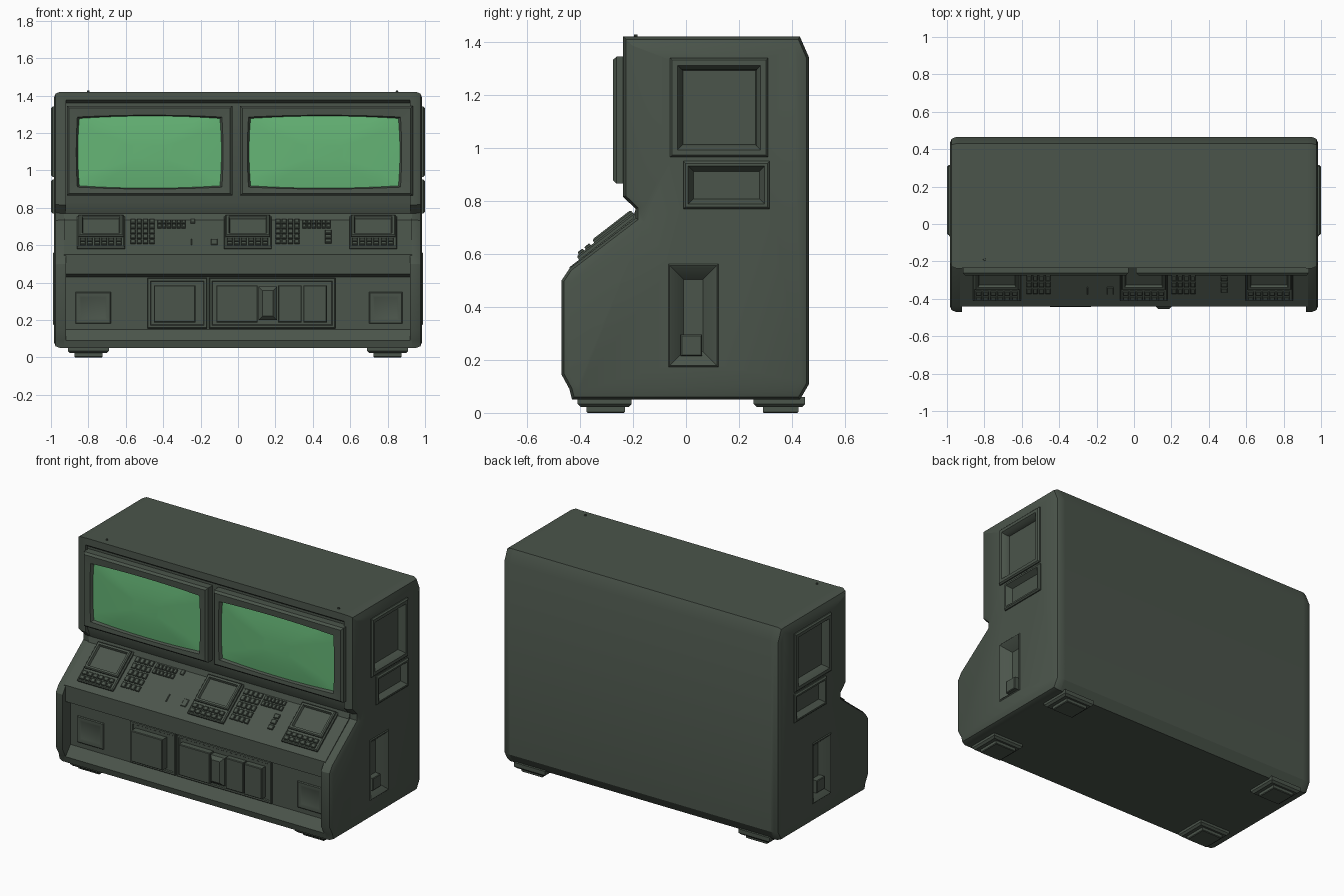
import bpy, bmesh, math
from mathutils import Matrix, Vector

cube = bpy.data.objects.get("Cube")
if cube:
    bpy.data.objects.remove(cube)


def material(name, rgb, rough=0.6):
    m = bpy.data.materials.new(name)
    m.use_nodes = True
    m.diffuse_color = (*rgb, 1)
    node = m.node_tree.nodes["Principled BSDF"]
    node.inputs["Base Color"].default_value = (*rgb, 1)
    node.inputs["Roughness"].default_value = rough
    return m


CASE = material("dark_green_grey", (0.07, 0.09, 0.07))
GLASS = material("screen_green", (0.13, 0.46, 0.18))


def finish(bm, name, mat=CASE, angle=30):
    bmesh.ops.recalc_face_normals(bm, faces=bm.faces)
    mesh = bpy.data.meshes.new(name)
    bm.to_mesh(mesh)
    bm.free()
    mesh.materials.append(mat)
    ob = bpy.data.objects.new(name, mesh)
    bpy.context.collection.objects.link(ob)
    bpy.ops.object.select_all(action='DESELECT')
    ob.select_set(True)
    bpy.context.view_layer.objects.active = ob
    bpy.ops.object.shade_smooth_by_angle(angle=math.radians(angle))
    return ob


def frame(u, v, w, origin=(0, 0, 0)):
    """Local axes: u across, v up, w outward."""
    m = Matrix((u, v, w)).transposed().to_4x4()
    m.translation = origin
    return m


def slab(bm, m, u, v, w, taper=0.0, steps=()):
    """Block with a tapered outer face, then inset and sunk in steps."""
    def ring(depth, t):
        return [bm.verts.new(m @ Vector((a, b, depth))) for a, b in (
            (u[0] + t, v[0] + t), (u[1] - t, v[0] + t),
            (u[1] - t, v[1] - t), (u[0] + t, v[1] - t))]
    rings = [ring(w[0], 0), ring(w[1] - taper, 0)]
    t, depth = taper, w[1]
    rings.append(ring(depth, t))
    for inset, sink in steps:
        t, depth = t + inset, depth - sink
        rings.append(ring(depth, t))
    bm.faces.new(rings[0])
    bm.faces.new(rings[-1])
    for a, b in zip(rings, rings[1:]):
        for i in range(4):
            j = (i + 1) % 4
            bm.faces.new((a[i], a[j], b[j], b[i]))
    bmesh.ops.remove_doubles(bm, verts=bm.verts, dist=1e-5)


def extrude(profile, x0, x1):
    bm = bmesh.new()
    a, b = ([bm.verts.new((x, y, z)) for y, z in profile] for x in (x0, x1))
    n = len(profile)
    caps = bm.faces.new(a), bm.faces.new(b)
    for i in range(n):
        bm.faces.new((a[i], a[(i + 1) % n], b[(i + 1) % n], b[i]))
    bmesh.ops.recalc_face_normals(bm, faces=bm.faces)
    return bm, caps


FRONT = frame((1, 0, 0), (0, 0, 1), (0, -1, 0))
UNDER = frame((1, 0, 0), (0, 1, 0), (0, 0, -1))
up = Vector((0, 0.24, 0.185)).normalized()
DESK = frame((1, 0, 0), up, (0, -up.z, up.y), (0, -0.44, 0.55))

# Cabinet core with recessed lower front
back = [(0.43, 0.05), (0.465, 0.11), (0.465, 1.34), (0.43, 1.42)]
core = back + [(-0.235, 1.42), (-0.235, 1.375), (-0.215, 1.36), (-0.215, 0.83),
               (-0.19, 0.77), (-0.2, 0.735), (-0.44, 0.55), (-0.44, 0.445),
               (-0.39, 0.43), (-0.39, 0.15), (-0.44, 0.09), (-0.43, 0.05)]
bm, _ = extrude(core, -0.93, 0.93)
finish(bm, "cabinet")

# Side cheeks with pockets, frames and handles
cheek = back + [(-0.237, 1.42), (-0.237, 0.815), (-0.19, 0.77), (-0.19, 0.735),
                (-0.44, 0.545), (-0.47, 0.5), (-0.47, 0.145), (-0.44, 0.09),
                (-0.43, 0.05)]
windows = {"upper_vent": ((-0.06, 0.31), (0.965, 1.34), ((0.02, 0), (0.015, 0.02), (0.005, 0.025))),
           "lower_vent": ((-0.01, 0.315), (0.77, 0.95), ((0.01, 0), (0.02, 0.035))),
           "carry_handle": ((-0.07, 0.125), (0.17, 0.565), ((0.008, 0.005), (0.045, 0.05)))}
for s, side in ((1, "left"), (-1, "right")):
    outward = frame((0, 1, 0), (0, 0, 1), (s, 0, 0))
    bm, caps = extrude(cheek, s * 0.92, s * 0.985)
    bmesh.ops.bevel(bm, geom=list(caps[1].edges), offset=0.033, segments=2,
                    profile=0.5, affect='EDGES')
    panel = finish(bm, side + "_cheek")
    cut = bmesh.new()
    for u, v, _ in windows.values():
        slab(cut, outward, (u[0] + 0.012, u[1] - 0.012),
             (v[0] + 0.012, v[1] - 0.012), (0.935, 1.1))
    cutter = finish(cut, side + "_pocket_cutter")
    cutter.hide_render = True
    mod = panel.modifiers.new("pockets", 'BOOLEAN')
    mod.operation, mod.solver, mod.object = 'DIFFERENCE', 'EXACT', cutter
    bpy.context.view_layer.objects.active = panel
    bpy.ops.object.modifier_apply(modifier="pockets")
    bpy.data.objects.remove(cutter)
    for part, (u, v, steps) in windows.items():
        bm = bmesh.new()
        lip = 0.99 if part == "carry_handle" else 1.0
        slab(bm, outward, u, v, (0.932, lip), 0.008, steps)
        if part == "carry_handle":
            slab(bm, outward, (-0.02, 0.06), (0.215, 0.295), (0.935, 0.975), 0.004)
        finish(bm, side + "_" + part)

# Monitors: barrel-shaped glass in a rectangular bezel
N = 8


def outline(bm, x, z, y, bow=0.0, scale=1.0):
    cx, cz = sum(x) / 2, sum(z) / 2
    hx, hz = (x[1] - x[0]) / 2 * scale, (z[1] - z[0]) / 2 * scale
    verts = []
    for k in range(4):
        for i in range(N):
            t = 2 * i / N - 1
            a, b = ((t, -1), (1, t), (-t, 1), (-1, -t))[k]
            px = a * (1 - bow * 0.3 * b * b)
            pz = b * (1 - bow * a * a)
            verts.append(bm.verts.new((cx + hx * px, y, cz + hz * pz)))
    return verts


def loft(bm, rings):
    for a, b in zip(rings, rings[1:]):
        for i in range(len(a)):
            j = (i + 1) % len(a)
            bm.faces.new((a[i], a[j], b[j], b[i]))


for side, x, glass in (("right", (-0.915, -0.03), (-0.865, -0.08)),
                       ("left", (0.012, 0.935), (0.05, 0.875))):
    z, gz = (0.865, 1.345), (0.9, 1.295)
    lip_x, lip_z = (x[0] + 0.012, x[1] - 0.012), (z[0] + 0.012, z[1] - 0.012)
    bm = bmesh.new()
    loft(bm, [outline(bm, x, z, -0.205), outline(bm, x, z, -0.262),
              outline(bm, lip_x, lip_z, -0.275),
              outline(bm, glass, gz, -0.272, 0.05),
              outline(bm, glass, gz, -0.252, 0.07, 0.975)])
    finish(bm, side + "_monitor_bezel")
    bm = bmesh.new()
    rings = [outline(bm, glass, gz, -0.268 + 0.014 * r * r, 0.07, r * 0.98)
             for r in (1, 0.75, 0.5, 0.25)]
    loft(bm, rings)
    bm.faces.new(rings[-1])
    finish(bm, side + "_monitor_glass", GLASS)


# Sloped control desk
def on_desk(bm, x, z, height, taper=0.003, steps=()):
    v = [(h - 0.55) / up.z for h in z]
    slab(bm, DESK, x, v, (-0.01, height), taper, steps)


def keys(bm, x, z, cols, rows, base=0.0):
    du, dv = (x[1] - x[0]) / cols, (z[1] - z[0]) / rows
    for i in range(cols):
        for j in range(rows):
            a, b = x[0] + i * du, z[0] + j * dv
            on_desk(bm, (a, a + du * 0.78), (b, b + dv * 0.75), base + 0.01)


for name, x in (("right", -0.86), ("middle", -0.075), ("left", 0.595)):
    bm = bmesh.new()
    on_desk(bm, (x, x + 0.255), (0.578, 0.745), 0.016, 0.006)
    on_desk(bm, (x + 0.008, x + 0.247), (0.63, 0.742), 0.03, 0.006,
            ((0.012, 0), (0.008, 0.02)))
    keys(bm, (x + 0.015, x + 0.245), (0.585, 0.625), 6, 2, 0.016)
    finish(bm, name + "_display_unit")

bm = bmesh.new()
for x in (-0.575, 0.2):
    keys(bm, (x, x + 0.135), (0.605, 0.74), 4, 5)
    keys(bm, (x + 0.145, x + 0.3), (0.69, 0.735), 6, 2)
keys(bm, (0.465, 0.51), (0.61, 0.68), 1, 3)
on_desk(bm, (-0.255, -0.23), (0.715, 0.735), 0.008)
on_desk(bm, (-0.145, -0.11), (0.6, 0.63), 0.006)
on_desk(bm, (-0.252, -0.246), (0.6, 0.63), 0.006)
finish(bm, "desk_keys")

# Lower front storage panels and bins
bm = bmesh.new()
for u in ((-0.485, -0.165), (-0.155, 0.52)):
    slab(bm, FRONT, u, (0.155, 0.425), (0.38, 0.405), 0.004, ((0.012, 0), (0.004, 0.006)))
finish(bm, "storage_frames")
bm = bmesh.new()
for u, depth in (((-0.45, -0.228), 0.445), ((-0.115, 0.105), 0.44),
                 ((0.215, 0.34), 0.435), ((0.35, 0.475), 0.44)):
    slab(bm, FRONT, u, (0.187, 0.385), (0.385, depth), 0.004)
slab(bm, FRONT, (0.11, 0.208), (0.2, 0.378), (0.385, 0.455), 0.02)
finish(bm, "storage_bins")

# Grab plates at both ends of the lower front
bm = bmesh.new()
for u in ((-0.87, -0.68), (0.7, 0.88)):
    slab(bm, FRONT, u, (0.18, 0.35), (0.38, 0.397), 0.005, ((0.015, 0), (0.01, 0.005)))
finish(bm, "grab_plates")

# Feet and roof pins
bm = bmesh.new()
for s in (1, -1):
    for y in ((-0.41, -0.205), (0.255, 0.45)):
        u = sorted((s * 0.69, s * 0.91))
        slab(bm, UNDER, u, y, (-0.06, -0.022), 0.012)
        slab(bm, UNDER, (u[0] + 0.035, u[1] - 0.035), (y[0] + 0.035, y[1] - 0.025),
             (-0.03, 0), 0.004)
finish(bm, "feet")
bm = bmesh.new()
for x in (-0.8, 0.85):
    bmesh.ops.create_cone(bm, segments=8, cap_ends=True, radius1=0.008, radius2=0.006,
                          depth=0.02, matrix=Matrix.Translation((x, -0.19, 1.418)))
finish(bm, "roof_pins")
